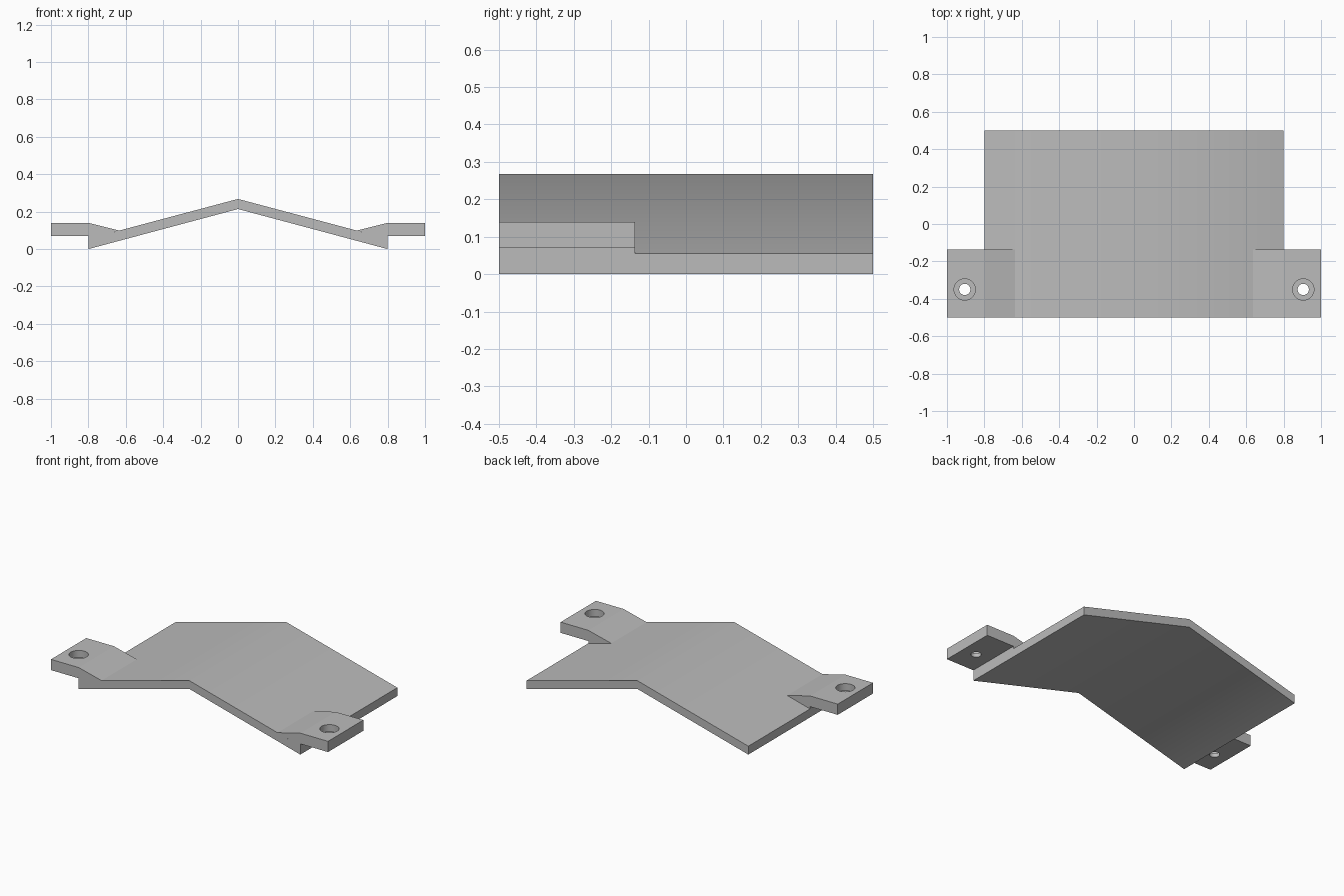
import bpy, bmesh
from math import radians
from mathutils import Vector, Matrix

if "Cube" in bpy.data.objects:
    bpy.data.objects.remove(bpy.data.objects["Cube"], do_unlink=True)

# Single plain grey finish
GREY = (0.5, 0.5, 0.5, 1)
grey = bpy.data.materials.new("plain grey")
grey.use_nodes = True
grey.diffuse_color = GREY
grey.node_tree.nodes["Principled BSDF"].inputs["Base Color"].default_value = GREY

FRONT, BACK, TAB_BACK = -0.5, 0.5, -0.136


def add_object(name, bm):
    bmesh.ops.recalc_face_normals(bm, faces=bm.faces)
    mesh = bpy.data.meshes.new(name)
    bm.to_mesh(mesh)
    bm.free()
    obj = bpy.data.objects.new(name, mesh)
    bpy.context.collection.objects.link(obj)
    mesh.materials.append(grey)
    return obj


def prism(name, profile, y0, y1):
    """Extrude an x-z profile from y0 to y1."""
    bm = bmesh.new()
    face = bm.faces.new([bm.verts.new((x, y0, z)) for x, z in profile])
    new = bmesh.ops.extrude_face_region(bm, geom=[face])["geom"]
    bmesh.ops.translate(bm, vec=Vector((0, y1 - y0, 0)),
                        verts=[v for v in new if isinstance(v, bmesh.types.BMVert)])
    return add_object(name, bm)


def cutter(name, x, y, z0, z1, radius):
    bm = bmesh.new()
    bmesh.ops.create_cone(bm, cap_ends=True, segments=32, radius1=radius, radius2=radius,
                          depth=z1 - z0, matrix=Matrix.Translation((x, y, (z0 + z1) / 2)))
    obj = add_object(name, bm)
    obj.hide_render = True
    obj.hide_set(True)
    return obj


def cut(obj, tool):
    mod = obj.modifiers.new("hole", 'BOOLEAN')
    mod.operation, mod.solver, mod.object = 'DIFFERENCE', 'EXACT', tool
    bpy.context.view_layer.objects.active = obj
    bpy.ops.object.modifier_apply(modifier=mod.name)
    bpy.data.objects.remove(tool, do_unlink=True)


def smooth(obj, degrees):
    bpy.ops.object.select_all(action='DESELECT')
    obj.select_set(True)
    bpy.context.view_layer.objects.active = obj
    bpy.ops.object.shade_smooth_by_angle(angle=radians(degrees))


# Bent roof-shaped plate
plate = prism("bent_plate", [(-0.8, 0), (0, 0.214), (0.8, 0), (0.8, 0.055),
                             (0, 0.268), (-0.8, 0.055)], FRONT, BACK)
smooth(plate, 31)

# Mounting tabs with counterbored screw holes
for side, label in ((1, "left"), (-1, "right")):
    outline = [(0.635, 0.099), (0.8, 0.055), (0.8, 0.07), (1, 0.07), (1, 0.14), (0.8, 0.14)]
    tab = prism(label + "_mounting_tab", [(side * x, z) for x, z in outline], FRONT, TAB_BACK)
    hole = (side * 0.905, -0.35)
    cut(tab, cutter("counterbore_cutter", *hole, 0.095, 0.2, 0.057))
    cut(tab, cutter("screw_hole_cutter", *hole, 0, 0.2, 0.03))
    smooth(tab, 12.5)
